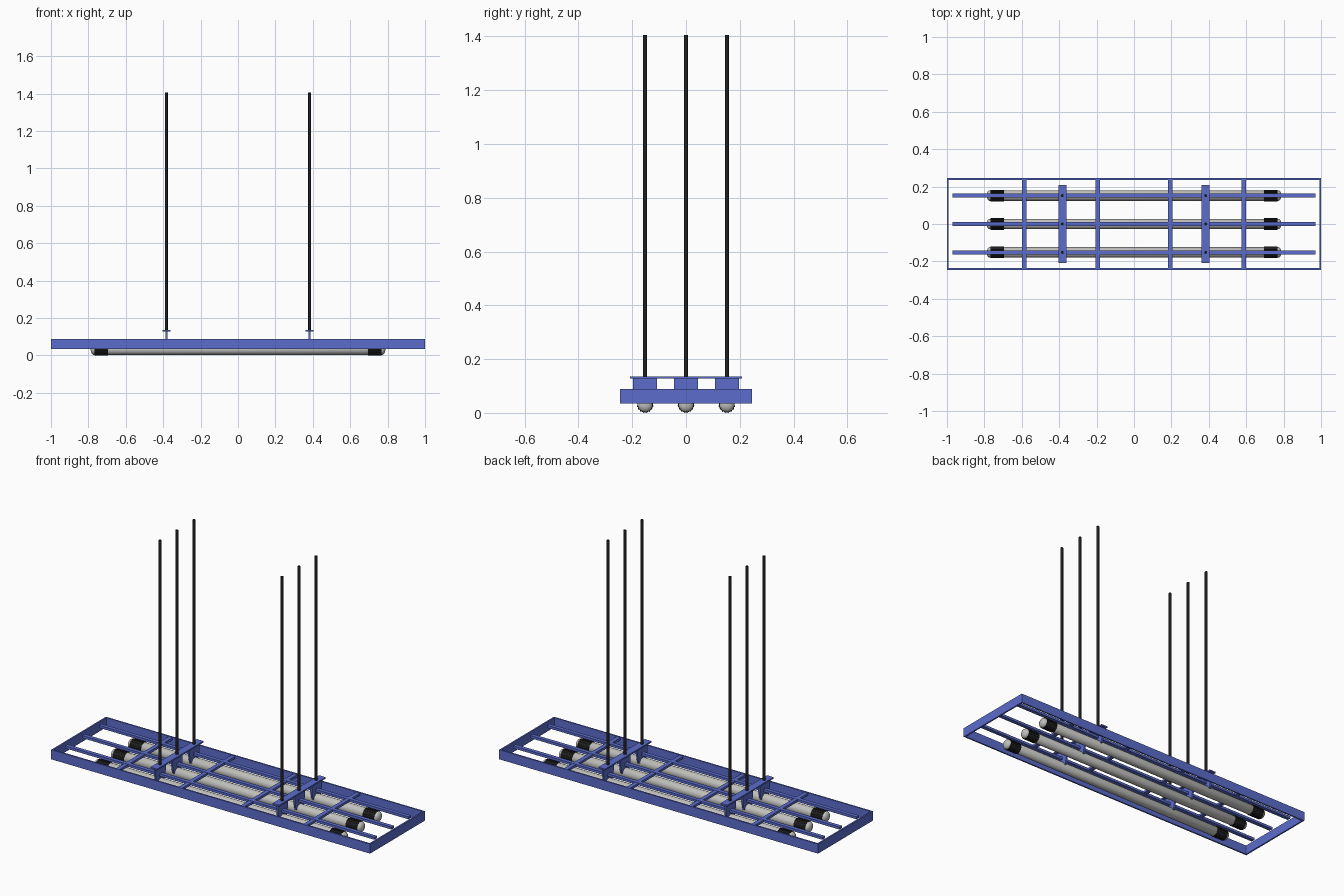
import bpy, bmesh, math
from mathutils import Matrix

if "Cube" in bpy.data.objects:
    bpy.data.objects.remove(bpy.data.objects["Cube"])


def material(name, rgb):
    m = bpy.data.materials.new(name)
    m.diffuse_color = (*rgb, 1)
    m.use_nodes = True
    m.node_tree.nodes["Principled BSDF"].inputs["Base Color"].default_value = m.diffuse_color
    return m


BLUE = material("blue paint", (0.105, 0.15, 0.60))
GREY = material("tube grey", (0.52, 0.52, 0.50))
BLACK = material("black", (0.014, 0.014, 0.014))


def finish(name, bm, mat, smooth=False):
    bmesh.ops.recalc_face_normals(bm, faces=bm.faces)
    me = bpy.data.meshes.new(name)
    bm.to_mesh(me)
    bm.free()
    me.materials.append(mat)
    ob = bpy.data.objects.new(name, me)
    bpy.context.collection.objects.link(ob)
    if smooth:
        bpy.ops.object.select_all(action='DESELECT')
        ob.select_set(True)
        bpy.context.view_layer.objects.active = ob
        bpy.ops.object.shade_smooth_by_angle(angle=math.radians(40))
    return ob


def box(name, x0, x1, y0, y1, z0, z1, mat=BLUE):
    bm = bmesh.new()
    bmesh.ops.create_cube(bm, size=1, matrix=Matrix.Translation(
        ((x0 + x1) / 2, (y0 + y1) / 2, (z0 + z1) / 2)) @ Matrix.Diagonal((x1 - x0, y1 - y0, z1 - z0, 1)))
    return finish(name, bm, mat)


def lathe_x(name, profile, y, z, mat, sides=32):
    """Revolve (x, radius) points around a line along x; radius 0 closes an end."""
    bm = bmesh.new()
    vs = [bm.verts.new((x, y, z + r)) for x, r in profile]
    es = [bm.edges.new(p) for p in zip(vs, vs[1:])]
    bmesh.ops.spin(bm, geom=vs + es, cent=(0, y, z), axis=(1, 0, 0),
                   angle=2 * math.pi, steps=sides, use_merge=True)
    bmesh.ops.remove_doubles(bm, verts=bm.verts, dist=1e-5)
    return finish(name, bm, mat, True)


LANES = (-0.152, 0, 0.152)
TOP, BOTTOM = 0.088, 0.034
T = 0.009

# Outer frame made from thin upright walls
bm = bmesh.new()
loops = []
for hx, hy in ((1, 0.245), (1 - T, 0.245 - T)):
    for z in (BOTTOM, TOP):
        loops.append([bm.verts.new((sx * hx, sy * hy, z))
                      for sx, sy in ((-1, -1), (1, -1), (1, 1), (-1, 1))])
for a, b in ((0, 1), (1, 3), (3, 2), (2, 0)):
    for i in range(4):
        j = (i + 1) % 4
        bm.faces.new((loops[a][i], loops[a][j], loops[b][j], loops[b][i]))
finish("outer_frame", bm, BLUE)

# Cross bars
for x in (-0.588, -0.195, 0.195, 0.588):
    box("cross_bar", x - 0.012, x + 0.012, -0.241, 0.241, 0.073, 0.086)

# Hanger plates above the frame
for x in (-0.383, 0.383):
    box("hanger_plate", x - 0.021, x + 0.021, -0.208, 0.208, 0.127, 0.135)

for y in LANES:
    # Long rail above each tube
    box("rail", -0.97, 0.97, y - 0.011, y + 0.011, 0.073, 0.087)

    # Lamp tube with domed ends
    lathe_x("lamp_tube", [(-0.788, 0), (-0.786, 0.014), (-0.781, 0.023), (-0.774, 0.028),
                          (0.774, 0.028), (0.781, 0.023), (0.786, 0.014), (0.788, 0)],
            y, 0.031, GREY)

    for s in (-1, 1):
        # Dark grip collar with lengthwise ribs
        lathe_x("grip_collar", [(s * 0.695, 0.0275), (s * 0.695, 0.0292),
                                (s * 0.767, 0.0292), (s * 0.767, 0.0275)], y, 0.031, BLACK)
        bm = bmesh.new()
        for i in range(16):
            m = (Matrix.Translation((s * 0.731, y, 0.031))
                 @ Matrix.Rotation(2 * math.pi * (i + 0.5) / 16, 4, 'X')
                 @ Matrix.Translation((0, 0, 0.0295))
                 @ Matrix.Diagonal((0.072, 0.005, 0.003, 1)))
            bmesh.ops.create_cube(bm, size=1, matrix=m)
        finish("grip_ribs", bm, BLACK)

        # Tapered bracket joining plate, rail and tube
        x = s * 0.383
        bm = bmesh.new()
        pts = [(-0.045, 0.128), (0.045, 0.128), (0.045, 0.085), (0.034, 0.036),
               (-0.034, 0.036), (-0.045, 0.085)]
        f = bm.faces.new([bm.verts.new((x - 0.005, y + py, pz)) for py, pz in pts])
        g = bmesh.ops.extrude_face_region(bm, geom=[f])["geom"]
        bmesh.ops.translate(bm, vec=(0.01, 0, 0),
                            verts=[v for v in g if isinstance(v, bmesh.types.BMVert)])
        finish("tube_bracket", bm, BLUE)

        # Suspension rod
        bm = bmesh.new()
        bmesh.ops.create_cone(bm, cap_ends=True, segments=16, radius1=0.0075, radius2=0.0075,
                              depth=1.275, matrix=Matrix.Translation((x, y, 0.13 + 1.275 / 2)))
        finish("suspension_rod", bm, BLACK, True)
